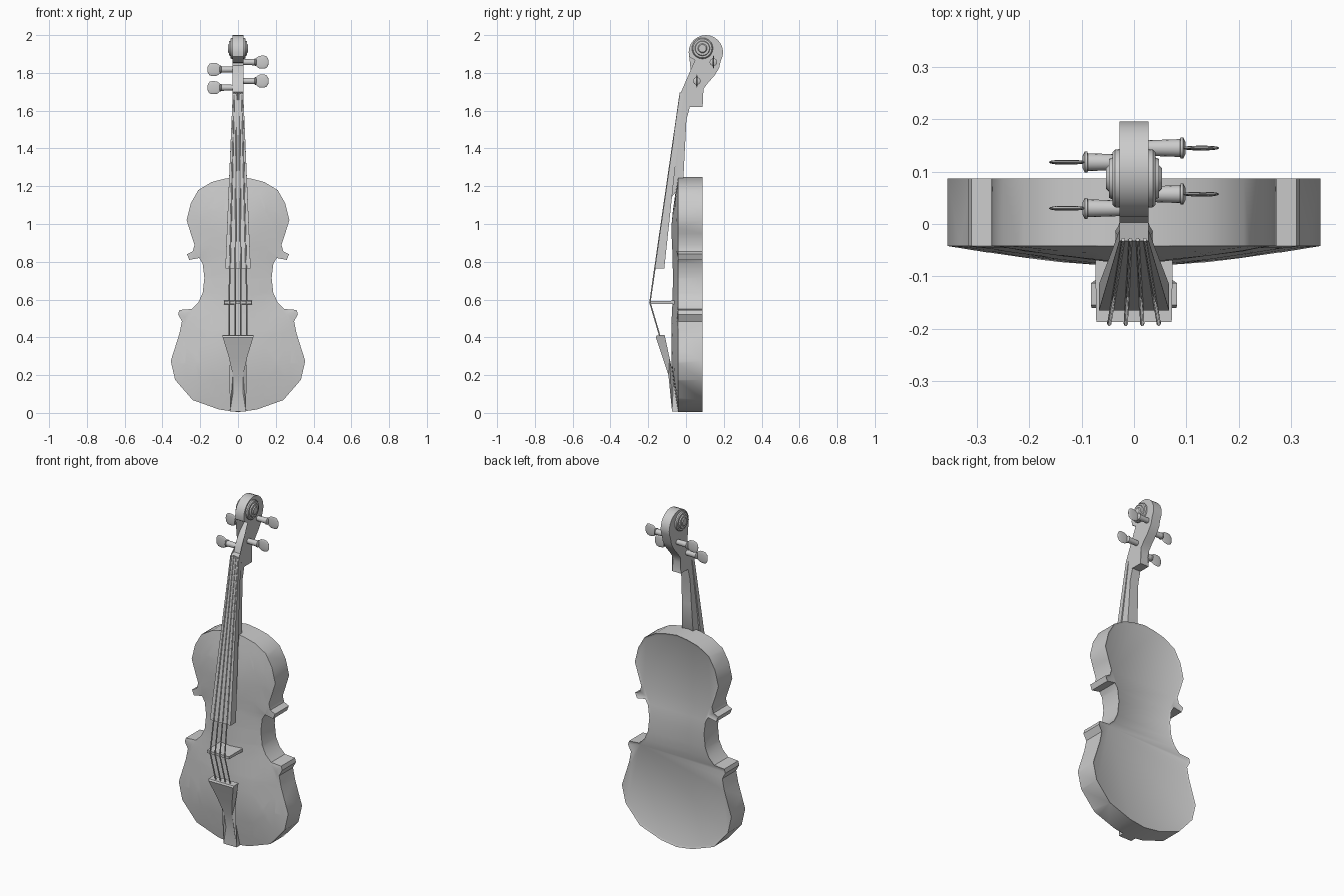
import bpy, bmesh, math
from mathutils import Vector, Matrix
from mathutils.geometry import intersect_point_line

if "Cube" in bpy.data.objects:
    bpy.data.objects.remove(bpy.data.objects["Cube"])


def finish(bm, name, angle=35):
    bmesh.ops.recalc_face_normals(bm, faces=bm.faces)
    me = bpy.data.meshes.new(name)
    bm.to_mesh(me)
    bm.free()
    ob = bpy.data.objects.new(name, me)
    bpy.context.collection.objects.link(ob)
    bpy.ops.object.select_all(action='DESELECT')
    ob.select_set(True)
    bpy.context.view_layer.objects.active = ob
    bpy.ops.object.shade_smooth_by_angle(angle=math.radians(angle))
    return ob


def prism(name, pts):
    """Side profile of (y, z, half width) points, spanning both sides of x = 0."""
    bm = bmesh.new()
    left = [bm.verts.new((-w, y, z)) for y, z, w in pts]
    right = [bm.verts.new((w, y, z)) for y, z, w in pts]
    caps = [bm.faces.new(left), bm.faces.new(right[::-1])]
    n = len(pts)
    for i in range(n):
        j = (i + 1) % n
        bm.faces.new((left[i], right[i], right[j], left[j]))
    bmesh.ops.triangulate(bm, faces=caps)
    return finish(bm, name)


def lathe_x(name, profile, side, y, z, flat=1.0, segs=20):
    """Revolve (x, radius) points around the x axis, optionally flattened in y."""
    bm = bmesh.new()
    rings = []
    for x, r in profile:
        rings.append([bm.verts.new((side * x,
                                    y + flat * r * math.cos(a * math.tau / segs),
                                    z + r * math.sin(a * math.tau / segs)))
                      for a in range(segs)])
    for a, b in zip(rings, rings[1:]):
        for i in range(segs):
            j = (i + 1) % segs
            bm.faces.new((a[i], a[j], b[j], b[i]))
    bm.faces.new(rings[0])
    bm.faces.new(rings[-1])
    return finish(bm, name)


# Body: half outline mirrored, ribs, recessed back and arched belly
half = [(0.07, 1.24), (0.14, 1.222), (0.21, 1.18), (0.25, 1.11), (0.272, 1.02),
        (0.25, 0.95), (0.23, 0.89), (0.24, 0.855), (0.27, 0.84), (0.258, 0.81),
        (0.205, 0.82), (0.187, 0.79), (0.178, 0.715), (0.187, 0.635), (0.21, 0.585),
        (0.245, 0.55), (0.31, 0.545), (0.317, 0.522), (0.297, 0.485), (0.31, 0.42),
        (0.356, 0.275), (0.333, 0.175), (0.24, 0.068), (0.10, 0.018)]
outline = [(0, 1.25)] + half + [(0, 0.004)] + [(-x, z) for x, z in half[::-1]]
FRONT, BACK = -0.042, 0.087
bm = bmesh.new()
belly = bm.faces.new([bm.verts.new((x, FRONT, z)) for x, z in outline])
rear = bm.faces.new([bm.verts.new((x, BACK, z)) for x, z in outline])
fv, rv = list(belly.verts), list(rear.verts)
for i in range(len(fv)):
    j = (i + 1) % len(fv)
    bm.faces.new((fv[i], fv[j], rv[j], rv[i]))
bmesh.ops.recalc_face_normals(bm, faces=bm.faces)
bmesh.ops.inset_region(bm, faces=[rear], thickness=0.012, depth=0)
bmesh.ops.translate(bm, verts=list(rear.verts), vec=(0, -0.006, 0))
bmesh.ops.triangulate(bm, faces=[belly])
cuts = [(Vector((x * 0.07, 0, 0)), Vector((1, 0, 0))) for x in range(-4, 5)]
cuts += [(Vector((0, 0, 0.08 + k * 0.09)), Vector((0, 0, 1))) for k in range(13)]
for co, no in cuts:
    faces = [f for f in bm.faces if all(abs(v.co.y - FRONT) < 1e-5 for v in f.verts)]
    geom = set(faces)
    for f in faces:
        geom.update(f.edges)
        geom.update(f.verts)
    bmesh.ops.bisect_plane(bm, geom=list(geom), plane_co=co, plane_no=no, dist=1e-5)
segs = [(Vector((*outline[i], 0)), Vector((*outline[(i + 1) % len(outline)], 0)))
        for i in range(len(outline))]
for v in bm.verts:
    if abs(v.co.y - FRONT) < 1e-5:
        p = Vector((v.co.x, v.co.z, 0))
        d = 9
        for a, b in segs:
            t = min(1, max(0, intersect_point_line(p, a, b)[1]))
            d = min(d, (p - a.lerp(b, t)).length)
        if d > 1e-4:
            v.co.y -= 0.036 * min(1, d / 0.24) ** 0.9
finish(bm, "body")

# Neck and fingerboard
prism("fingerboard", [(-0.032, 1.69, 0.028), (-0.165, 0.765, 0.067),
                      (-0.115, 0.765, 0.067), (-0.053, 1.34, 0.043), (-0.012, 1.69, 0.028)])
prism("neck", [(-0.025, 1.68, 0.026), (0.022, 1.68, 0.026), (0.02, 1.62, 0.027),
               (0.002, 1.55, 0.028), (-0.006, 1.4, 0.031), (-0.015, 1.22, 0.037),
               (-0.045, 1.18, 0.038), (-0.078, 1.14, 0.04), (-0.055, 1.34, 0.036)])

# Pegbox and scroll head
head = [(-0.03, 1.69), (0.012, 1.62), (0.088, 1.62), (0.08, 1.68), (0.092, 1.715),
        (0.115, 1.745), (0.15, 1.785), (0.175, 1.825)]
head += [(0.105 + 0.091 * math.cos(math.radians(a)), 1.909 + 0.091 * math.sin(math.radians(a)))
         for a in range(-30, 196, 15)]
head += [(0.037, 1.873), (0.07, 1.855), (0.1, 1.853), (0.1, 1.838), (0.06, 1.803),
         (0.03, 1.765), (0.012, 1.73), (0.003, 1.698)]
prism("scroll_head", [(y, z, 0.028) for y, z in head])
for side, tag in ((1, "right"), (-1, "left")):
    lathe_x("scroll_eye_" + tag, [(0.02, 0.057), (0.036, 0.055), (0.041, 0.05), (0.041, 0.04),
                                  (0.048, 0.037), (0.048, 0.025), (0.053, 0.02)],
            side, 0.087, 1.93)

# Tuning pegs
for i, (side, y, z) in enumerate([(1, 0.145, 1.857), (1, 0.057, 1.757),
                                  (-1, 0.118, 1.818), (-1, 0.03, 1.722)]):
    lathe_x(f"peg_shaft_{i}", [(0.0, 0.014), (0.088, 0.017), (0.089, 0.02), (0.094, 0.02),
                               (0.098, 0.012)], side, y, z, segs=16)
    lathe_x(f"peg_knob_{i}", [(0.09, 0.012), (0.1, 0.025), (0.112, 0.033), (0.135, 0.035),
                              (0.15, 0.031), (0.159, 0.02), (0.162, 0.006)],
            side, y, z, flat=0.13, segs=16)

# Bridge
prism("bridge", [(-0.187, 0.577, 0.072), (-0.06, 0.575, 0.074),
                 (-0.06, 0.594, 0.074), (-0.187, 0.592, 0.072)])

# Tailpiece
prism("tailpiece", [(-0.16, 0.40, 0.081), (-0.155, 0.41, 0.082), (-0.113, 0.412, 0.082),
                    (-0.087, 0.29, 0.047), (-0.065, 0.19, 0.026), (-0.05, 0.13, 0.025),
                    (-0.04, 0.008, 0.042), (-0.074, 0.008, 0.042), (-0.075, 0.11, 0.026),
                    (-0.093, 0.20, 0.027), (-0.126, 0.30, 0.05)])

# Strings
for i, k in enumerate((-1.5, -0.5, 0.5, 1.5)):
    cu = bpy.data.curves.new(f"string_{i}", 'CURVE')
    cu.dimensions = '3D'
    cu.bevel_depth = 0.004
    cu.bevel_resolution = 1
    cu.use_fill_caps = True
    sp = cu.splines.new('POLY')
    path = [(k * 0.014, -0.03, 1.695), (k * 0.0315, -0.191, 0.585), (k * 0.0315, -0.138, 0.405)]
    sp.points.add(len(path) - 1)
    for pt, co in zip(sp.points, path):
        pt.co = (*co, 1)
    bpy.context.collection.objects.link(bpy.data.objects.new(f"string_{i}", cu))
